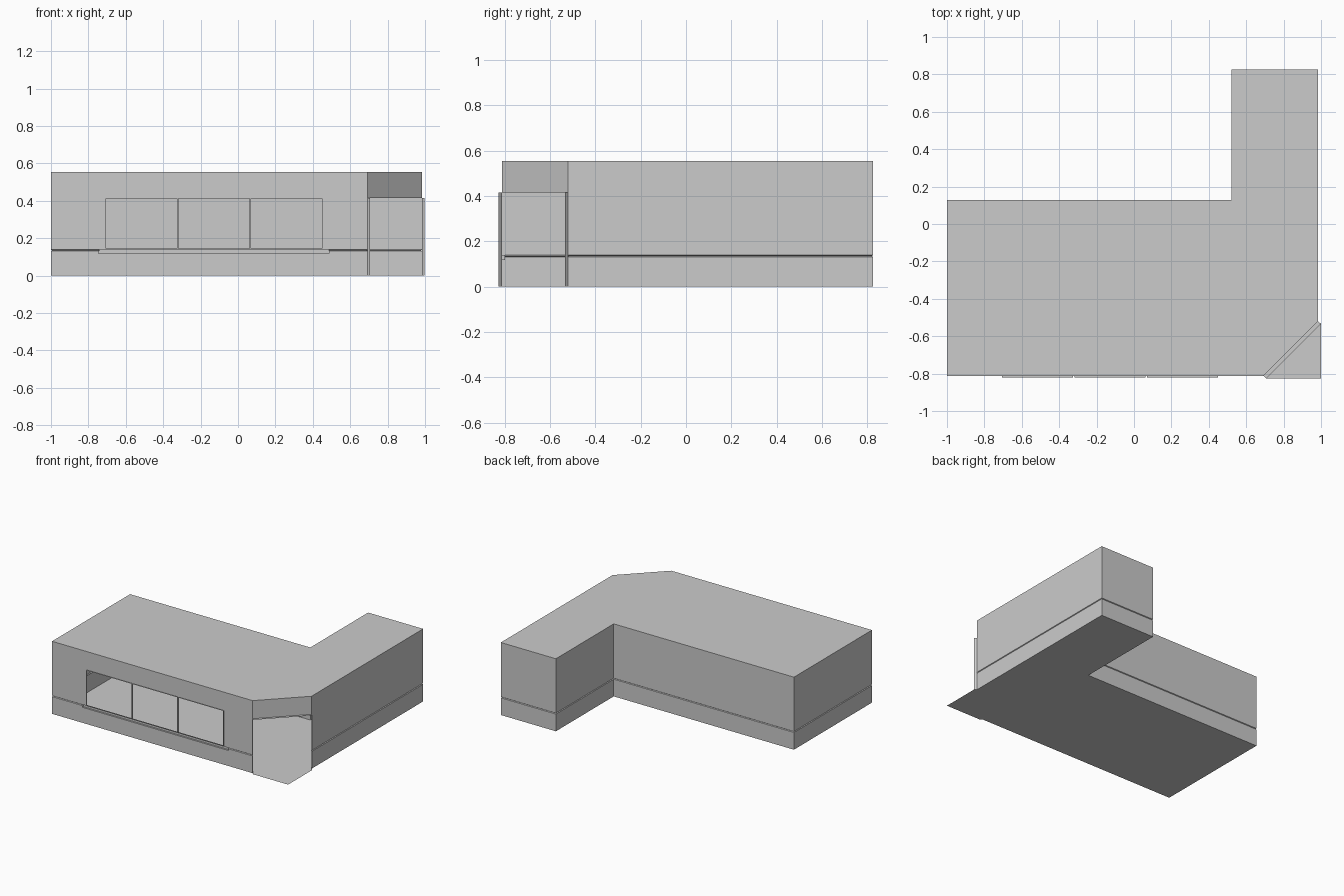
import bpy, bmesh
from mathutils import Vector

if "Cube" in bpy.data.objects:
    bpy.data.objects.remove(bpy.data.objects["Cube"])

TOP, DOOR = 0.553, 0.415
FRONT, RIM = -0.812, 0.014
GROOVE = 0.006
ZS = [0, 0.118, 0.131, 0.135, 0.139, 0.145, 0.413, TOP]
GROOVE_LEVEL = 3
WINDOWS = [(-0.705, -0.325), (-0.317, 0.062), (0.07, 0.45)]
LEDGE = (-0.745, 0.487)

# L-shaped outline, counter-clockwise, with the cut corner at front right
OUTLINE = [(-1, FRONT), (0.692, FRONT), (0.984, -0.52), (0.984, 0.825),
           (0.52, 0.825), (0.52, 0.128), (-1, 0.128)]


def make(name, quads):
    """Object from a list of polygons, with shared points welded."""
    bm = bmesh.new()
    for q in quads:
        bm.faces.new([bm.verts.new(p) for p in q])
    bmesh.ops.remove_doubles(bm, verts=bm.verts, dist=1e-5)
    me = bpy.data.meshes.new(name)
    bm.to_mesh(me)
    bm.free()
    ob = bpy.data.objects.new(name, me)
    bpy.context.collection.objects.link(ob)
    return ob


def inset(pts, d):
    """Mitred inward offset of a closed outline."""
    out = []
    for i, p in enumerate(pts):
        p, a, b = Vector(p), Vector(pts[i - 1]), Vector(pts[(i + 1) % len(pts)])
        e1, e2 = (p - a).normalized(), (b - p).normalized()
        n1, n2 = Vector((-e1.y, e1.x)), Vector((-e2.y, e2.x))
        out.append(p + (n1 + n2) * d / (1 + n1.dot(n2)))
    return out


def sweep(path, offset, closed=False):
    """Strip of quads made by moving a path along an offset."""
    path = [Vector(p) for p in path]
    if closed:
        path.append(path[0])
    o = Vector(offset)
    return [(a, b, b + o, a + o) for a, b in zip(path, path[1:])]


INNER = inset(OUTLINE, GROOVE)


def wall(i, us=(0, 1), skip=lambda u, z: False):
    """One wall of the shell, notched at the groove, with cells left open."""
    j = (i + 1) % len(OUTLINE)

    def point(u, k):
        ring = INNER if k == GROOVE_LEVEL else OUTLINE
        p = Vector(ring[i]).lerp(Vector(ring[j]), u)
        return (p.x, p.y, ZS[k])
    return [(point(u, k), point(v, k), point(v, k + 1), point(u, k + 1))
            for u, v in zip(us, us[1:]) for k in range(len(ZS) - 1)
            if not skip((u + v) / 2, (ZS[k] + ZS[k + 1]) / 2)]


# Front wall with window openings and the ledge slot
LENGTH = OUTLINE[1][0] + 1
xs = sorted([-1, OUTLINE[1][0], *LEDGE] + [x for w in WINDOWS for x in w])


def front_hole(u, z):
    x = -1 + u * LENGTH
    in_window = any(a < x < b for a, b in WINDOWS) and 0.145 < z < 0.413
    return in_window or (LEDGE[0] < x < LEDGE[1] and 0.118 < z < 0.139)


make("front_wall", wall(0, [(x + 1) / LENGTH for x in xs], front_hole))

# Remaining straight walls
make("outer_walls", [q for i in range(2, 7) for q in wall(i)])

# Wall above the corner doorway
(ax, ay), (bx, by) = OUTLINE[1], OUTLINE[2]
make("doorway_header", [((ax, ay, DOOR), (bx, by, DOOR), (bx, by, TOP), (ax, ay, TOP))])

# Roof and floor; the floor fills the square corner outside the doorway
make("roof", [[(x, y, TOP) for x, y in OUTLINE]])
corner = [(ax + RIM, -0.825), (1, -0.825), (1, by - RIM)]
floor = OUTLINE[:2] + corner + OUTLINE[2:]
make("floor", [[(x, y, 0) for x, y in reversed(floor)]])

# Thin reveals standing out from the doorway and windows
make("doorway_reveal", sweep([(ax, ay, 0), (ax, ay, DOOR), (bx, by, DOOR), (bx, by, 0)],
                             (RIM, -RIM, 0)))
for n, (a, b) in enumerate(WINDOWS):
    make(f"window_reveal_{n + 1}",
         sweep([(a, FRONT, 0.145), (b, FRONT, 0.145), (b, FRONT, 0.413), (a, FRONT, 0.413)],
               (0, -0.009, 0), closed=True))

# Recessed slot under the windows
a, b = LEDGE
ring = [(a, FRONT, 0.118), (b, FRONT, 0.118), (b, FRONT, 0.139), (a, FRONT, 0.139)]
make("ledge_slot", sweep(ring, (0, 0.013, 0), closed=True)
     + [[(x, y + 0.013, z) for x, y, z in ring]])
